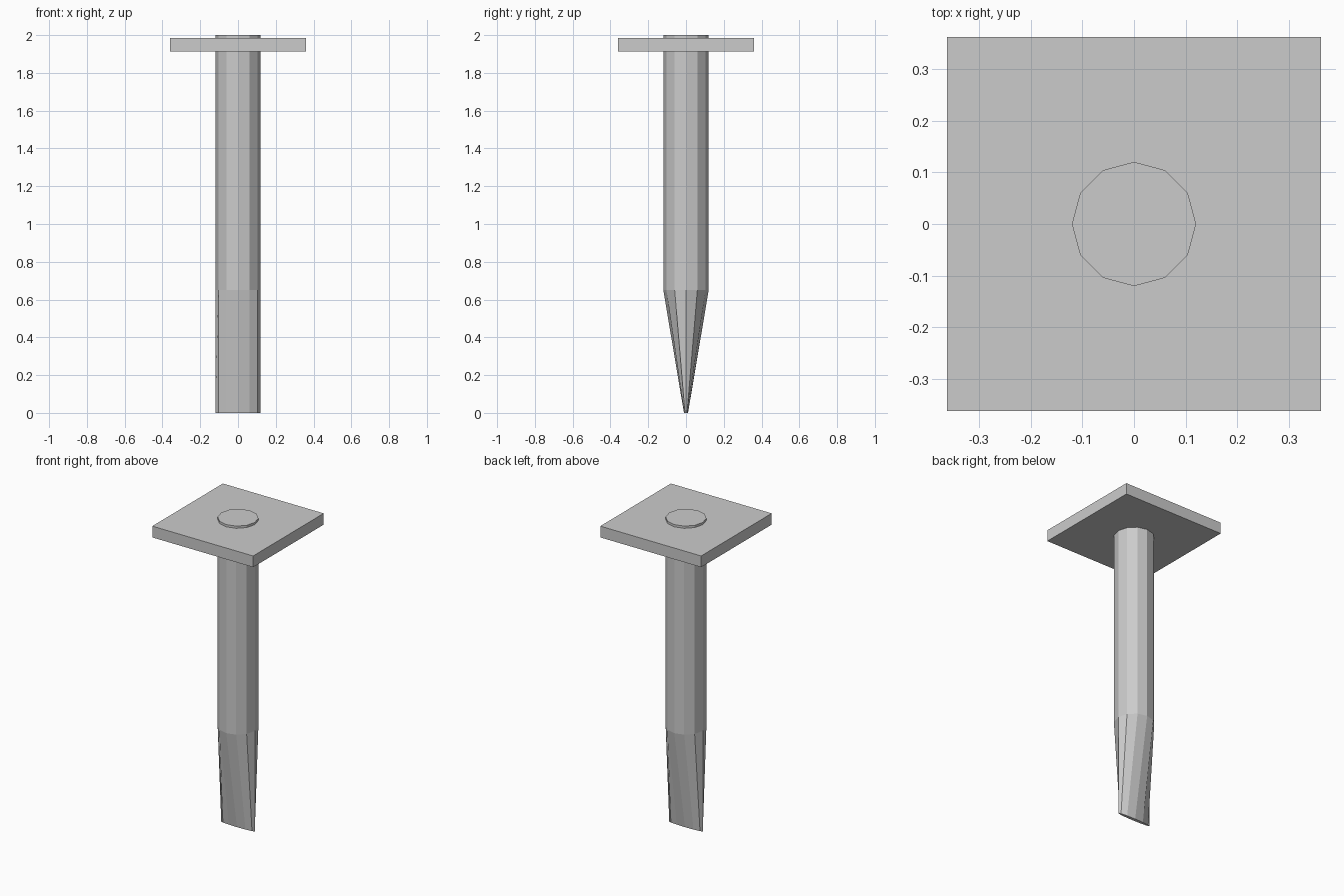
import bpy, bmesh, math

if "Cube" in bpy.data.objects:
    bpy.data.objects.remove(bpy.data.objects["Cube"])


def make_object(name, bm):
    bmesh.ops.recalc_face_normals(bm, faces=bm.faces)
    mesh = bpy.data.meshes.new(name)
    bm.to_mesh(mesh)
    bm.free()
    obj = bpy.data.objects.new(name, mesh)
    bpy.context.collection.objects.link(obj)
    return obj


# Twelve-sided shaft, flattened in y to a chisel edge at the bottom
SIDES, RADIUS = 12, 0.12
bm = bmesh.new()
rings = []
for z, flatten in ((0, 0.09), (0.65, 1), (2, 1)):
    rings.append([bm.verts.new((RADIUS * math.cos(math.tau * i / SIDES),
                                RADIUS * flatten * math.sin(math.tau * i / SIDES), z))
                  for i in range(SIDES)])
for low, high in zip(rings, rings[1:]):
    for i in range(SIDES):
        j = (i + 1) % SIDES
        bm.faces.new((low[i], low[j], high[j], high[i]))
bm.faces.new(rings[0])
bm.faces.new(rings[-1])
make_object("stake_shaft", bm)

# Square plate just below the top of the shaft
bm = bmesh.new()
bmesh.ops.create_cube(bm, size=1)
bmesh.ops.scale(bm, vec=(0.722, 0.722, 0.073), verts=bm.verts)
bmesh.ops.translate(bm, vec=(0, 0, 1.949), verts=bm.verts)
make_object("top_plate", bm)
